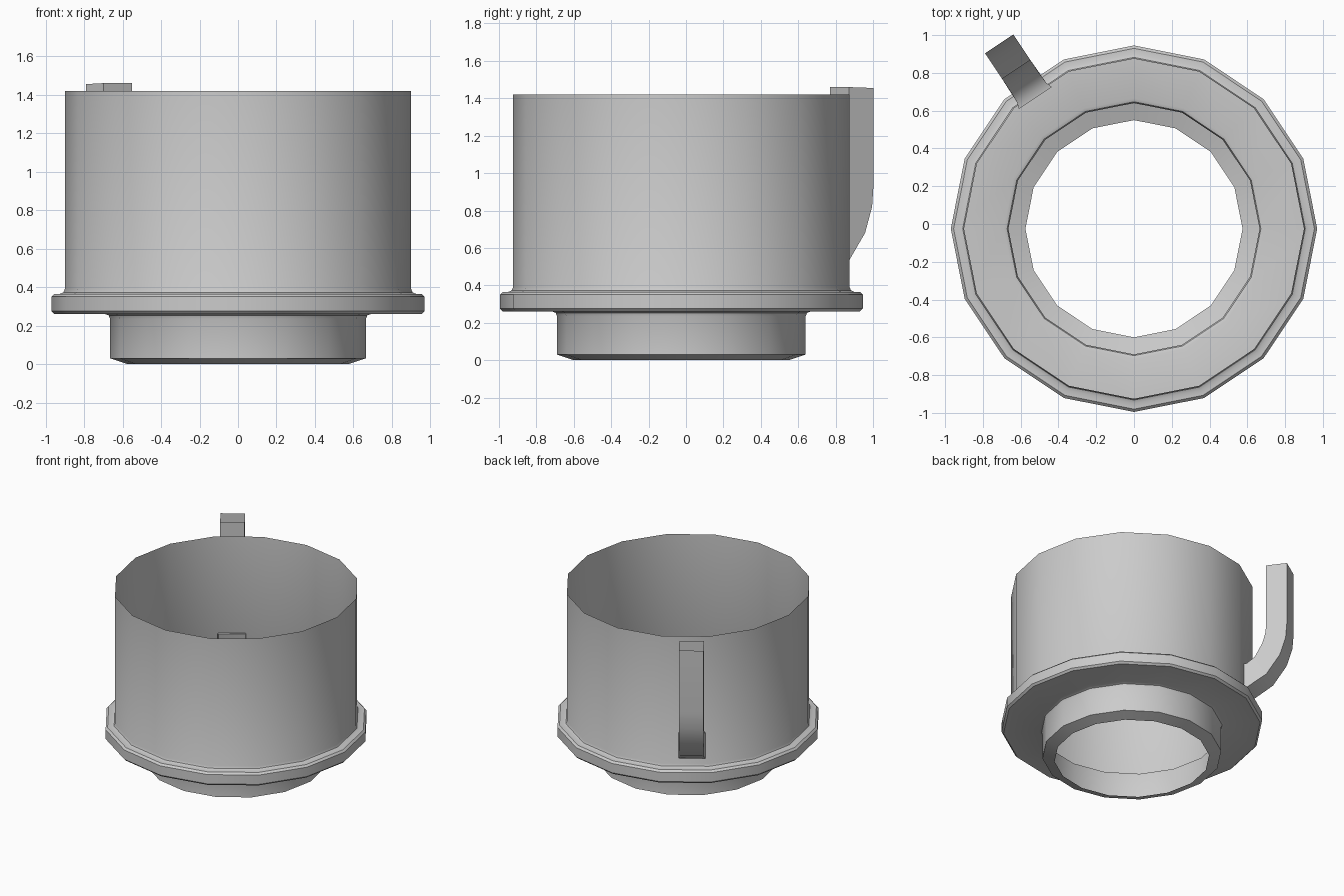
import bpy, bmesh
from math import radians, cos, sin, tau
from mathutils import Matrix, Vector

cube = bpy.data.objects.get("Cube")
if cube:
    bpy.data.objects.remove(cube, do_unlink=True)

grey = bpy.data.materials.new("plain_grey")
grey.use_nodes = True
colour = (0.6, 0.6, 0.6, 1)
grey.diffuse_color = colour
grey.node_tree.nodes["Principled BSDF"].inputs["Base Color"].default_value = colour

CENTRE = Vector((0, -0.025, 0))


def finish(name, bm, matrix, angle=30):
    mesh = bpy.data.meshes.new(name)
    bm.to_mesh(mesh)
    bm.free()
    mesh.materials.append(grey)
    obj = bpy.data.objects.new(name, mesh)
    obj.matrix_world = matrix
    bpy.context.collection.objects.link(obj)
    bpy.ops.object.select_all(action='DESELECT')
    obj.select_set(True)
    bpy.context.view_layer.objects.active = obj
    bpy.ops.object.shade_smooth_by_angle(angle=radians(angle))
    return obj


def loft(rings, closed):
    """Skin a list of point rings; each ring may be closed or open."""
    bm = bmesh.new()
    rows = [[bm.verts.new(p) for p in ring] for ring in rings]
    for low, high in zip(rows, rows[1:]):
        n = len(low)
        for i in range(n if closed else n - 1):
            j = (i + 1) % n
            bm.faces.new((low[i], low[j], high[j], high[i]))
    return bm


# Thin-walled cup: bottom lip, neck, hollow flange and tall wall
SIDES = 16
profile = [(0.575, 0), (0.665, 0.03), (0.665, 0.235), (0.672, 0.253),
           (0.69, 0.26), (0.955, 0.26), (0.97, 0.275), (0.97, 0.35),
           (0.955, 0.365), (0.925, 0.365), (0.907, 0.373), (0.9, 0.39),
           (0.9, 1.42)]
rings = [[(r * cos(tau * k / SIDES), r * sin(tau * k / SIDES), z)
          for k in range(SIDES)] for r, z in profile]
finish("cup_body", loft(rings, True), Matrix.Translation(CENTRE))

# Open square spout pipe, bending out of the wall and rising past the rim
# Each station: outer (distance, height), inner (distance, height), half width
stations = [((0.865, 0.43), (0.865, 0.64), 0.105),
            ((0.9, 0.44), (0.9, 0.645), 0.093),
            ((1.05, 0.53), (0.96, 0.69), 0.09),
            ((1.155, 0.68), (1.02, 0.8), 0.09),
            ((1.2, 0.82), (1.045, 0.89), 0.09),
            ((1.21, 0.95), (1.05, 0.98), 0.09),
            ((1.21, 1.455), (1.05, 1.46), 0.09)]
SHIFT = 0.05
pipe = [[(o[0], SHIFT - w, o[1]), (o[0], SHIFT + w, o[1]),
         (i[0], SHIFT + w, i[1]), (i[0], SHIFT - w, i[1])]
        for o, i, w in stations]
turn = Matrix.Rotation(radians(123.75), 4, 'Z')
finish("spout_pipe", loft(pipe, True), Matrix.Translation(CENTRE) @ turn, 40)
